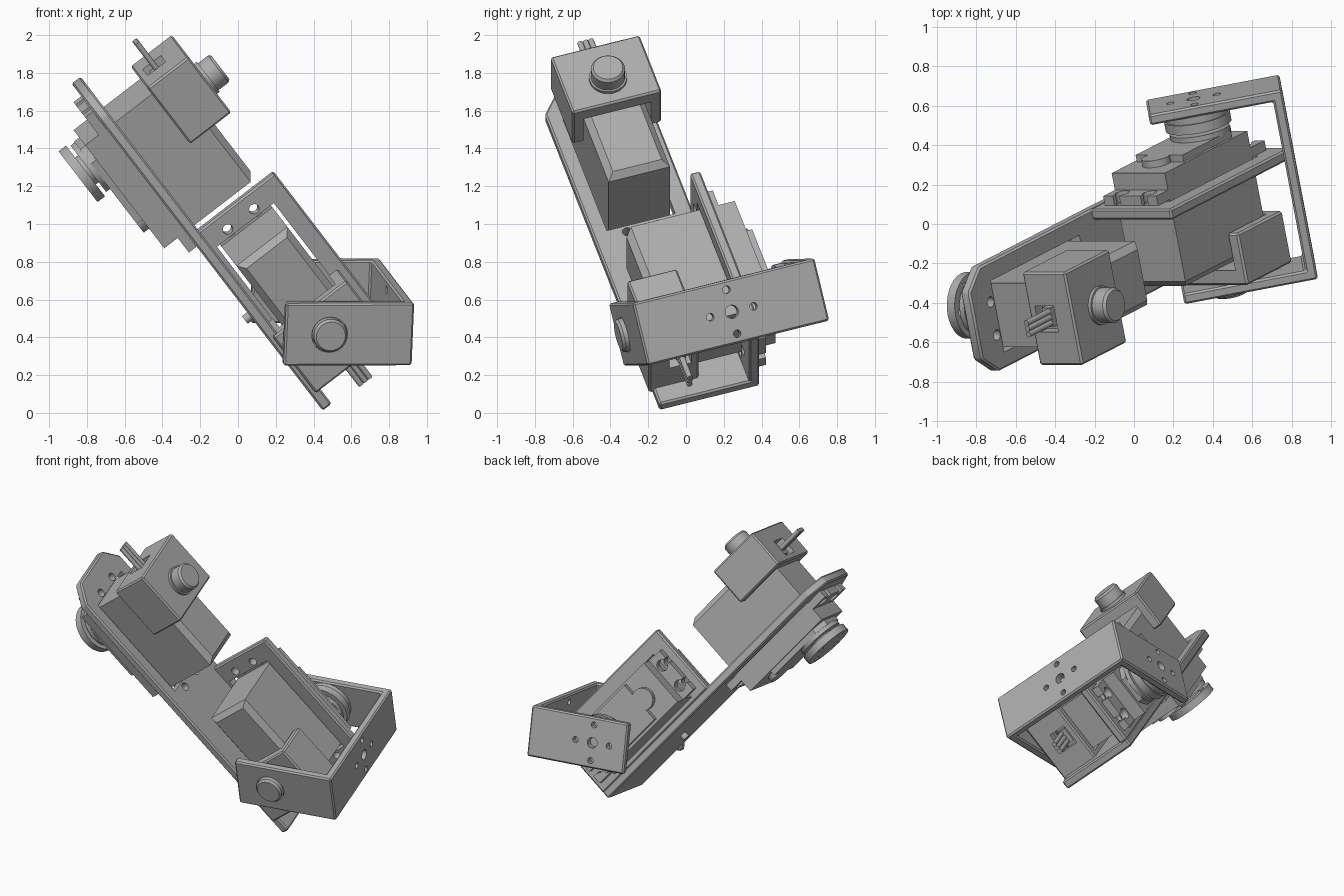
import bpy, bmesh, math
from mathutils import Matrix, Vector

if "Cube" in bpy.data.objects:
    bpy.data.objects.remove(bpy.data.objects["Cube"])

grey = bpy.data.materials.new("plain grey")
grey.use_nodes = True
grey.diffuse_color = (0.42, 0.42, 0.42, 1)
grey.node_tree.nodes["Principled BSDF"].inputs["Base Color"].default_value = grey.diffuse_color


def frame(x, y, z, origin):
    m = Matrix((x, y, z)).transposed().to_4x4()
    m.translation = origin
    return m


def finish(name, bm, mat, bevel=0):
    bmesh.ops.recalc_face_normals(bm, faces=bm.faces)
    if bevel:
        bmesh.ops.bevel(bm, geom=bm.edges[:], offset=bevel, segments=1, affect='EDGES')
    mesh = bpy.data.meshes.new(name)
    bm.to_mesh(mesh)
    bm.free()
    mesh.materials.append(grey)
    ob = bpy.data.objects.new(name, mesh)
    bpy.context.collection.objects.link(ob)
    ob.matrix_world = mat
    return ob


def prism(name, mat, pts, z0, z1, bevel=0):
    bm = bmesh.new()
    face = bm.faces.new([bm.verts.new((x, y, z0)) for x, y in pts])
    ext = bmesh.ops.extrude_face_region(bm, geom=[face])["geom"]
    bmesh.ops.translate(bm, vec=(0, 0, z1 - z0),
                        verts=[g for g in ext if isinstance(g, bmesh.types.BMVert)])
    return finish(name, bm, mat, bevel)


def box(name, mat, x, y, z, bevel=0):
    pts = [(x[0], y[0]), (x[1], y[0]), (x[1], y[1]), (x[0], y[1])]
    return prism(name, mat, pts, z[0], z[1], bevel)


def rod(name, mat, centre, radius, length, axis="Z", top=None):
    bm = bmesh.new()
    turn = {"X": Matrix.Rotation(math.pi / 2, 4, 'Y'),
            "Y": Matrix.Rotation(-math.pi / 2, 4, 'X'), "Z": Matrix()}[axis]
    bmesh.ops.create_cone(bm, cap_ends=True, segments=32, radius1=radius,
                          radius2=radius if top is None else top, depth=length,
                          matrix=Matrix.Translation(centre) @ turn)
    return finish(name, bm, mat)


def cut(target, cutters):
    bpy.context.view_layer.update()
    for c in cutters:
        c.hide_render = True
        mod = target.modifiers.new("cut", 'BOOLEAN')
        mod.object, mod.operation, mod.solver = c, 'DIFFERENCE', 'EXACT'
        bpy.context.view_layer.objects.active = target
        bpy.ops.object.modifier_apply(modifier=mod.name)
        bpy.data.objects.remove(c)


# Directions: across and along the main plate, and its normal
tilt = math.radians(17.4)
n = Vector((0.793, 0, 0.609)).normalized()
slope = Vector((-n.z, 0, n.x))
side = Vector((0, 1, 0))
u = slope * math.cos(tilt) - side * math.sin(tilt)
v = slope * math.sin(tilt) + side * math.cos(tilt)
link = frame(v, u, n, (0.45, -0.14, 0.01))
upper = frame(-v, -u, n, link @ Vector((0.27, 1.774, 0)))
lower = frame(n, u, -v, link @ Vector((0.555, 0.34, 0.274)))
swing = math.radians(38.6)
m = u * math.sin(swing) - n * math.cos(swing)
h = u * math.cos(swing) + n * math.sin(swing)
yoke = frame(v, m, h, link @ Vector((0, 0.34, 0.274)))


def mount_cutters(mat):
    # servo window and four screw holes
    return [box("window", mat, (-.19, .19), (-.19, .585), (-.1, .2))] + [
        rod("hole", mat, (q, p, 0), .027, .4) for q in (-.088, .088) for p in (-.222, .625)]


# Angled link: chamfered main plate and side plate
main_plate = prism("main_plate", link,
                   [(0, 0), (.555, 0), (.555, 2.03), (.455, 2.15), (.1, 2.15), (0, 2.03)],
                   0, .06, .01)
cut(main_plate, mount_cutters(upper))
side_plate = box("side_plate", link, (.498, .555), (0, 1.054), (.05, .565), .01)
cut(side_plate, mount_cutters(lower))
rod("plate_screw", link, (.27, .58, -.015), .025, .04)


def servo(label, mat):
    # case with a chamfered rear end
    bm = bmesh.new()
    bmesh.ops.create_cube(bm, size=1, matrix=Matrix.Translation((0, .193, .1635))
                          @ Matrix.Diagonal((.34, .72, .611, 1)))
    rear = [e for e in bm.edges if all(w.co.z > .4 for w in e.verts)]
    bmesh.ops.bevel(bm, geom=rear, offset=.035, segments=1, affect='EDGES')
    finish(label + "_servo_case", bm, mat)

    # mounting flange with open slots
    flange = box(label + "_servo_flange", mat, (-.17, .17), (-.29, .655), (-.052, -.001))
    slots = []
    for q in (-.088, .088):
        for p, end in ((-.222, -.32), (.6, .7)):
            slots.append(rod("slot", mat, (q, p, 0), .038, .3))
            slots.append(box("slot", mat, (q - .02, q + .02), sorted((p, end)), (-.2, .2)))
    cut(flange, slots)

    # gearbox cover and gear boss
    prism(label + "_gear_cover", mat,
          [(-.15, .36), (-.15, -.06), (-.09, -.14), (.09, -.14), (.15, -.06), (.15, .36)],
          -.178, -.14)
    rod(label + "_gear_boss", mat, (0, .39, -.16), .075, .036)

    # output horn
    rod(label + "_output_ring", mat, (0, 0, -.189), .155, .03)
    rod(label + "_output_neck", mat, (0, 0, -.215), .09, .05)
    horn = rod(label + "_output_horn", mat, (0, 0, -.248), .17, .05)
    cut(horn, [rod("hole", mat, (.12 * math.cos(t), .12 * math.sin(t), -.25), .02, .2)
               for t in (0, math.pi / 2, math.pi, -math.pi / 2)])

    # rear cap: open channel with a plug opening and pivot knob
    cap = box(label + "_rear_cap", mat, (-.247, .247), (-.232, .16), (.303, .578), .01)
    cut(cap, [box("channel", mat, (-.187, .187), (-.172, .3), (.2, .5)),
              box("opening", mat, (-.07, .07), (-.3, -.1), (.345, .465))])
    rod(label + "_knob_ring", mat, (0, 0, .586), .1, .02)
    rod(label + "_pivot_knob", mat, (0, 0, .62), .09, .086)
    rod(label + "_knob_rim", mat, (0, 0, .67), .09, .014, top=.078)
    box(label + "_plug", mat, (-.05, .05), (-.205, -.16), (.365, .42))
    for i in (-1, 0, 1):
        rod(label + "_wire", mat, (i * .03, -.28, .405), .015, .24, "Y")


servo("upper", upper)
servo("lower", lower)

# Swinging yoke around the lower servo
arm = prism("yoke", yoke,
            [(-.087, -.45), (.92, -.45), (.92, .24), (.865, .24), (.865, -.395),
             (-.032, -.395), (-.032, .24), (-.087, .24)], -.17, .17, .01)
cutters = [rod("hole", yoke, (-.06, 0, 0), .096, .2, "X"),
           rod("hole", yoke, (.89, 0, 0), .035, .2, "X"),
           rod("hole", yoke, (.42, -.42, 0), .035, .2, "Y")]
for i, j in ((1, 0), (-1, 0), (0, 1), (0, -1)):
    cutters.append(rod("hole", yoke, (.89, .12 * i, .12 * j), .02, .2, "X"))
    cutters.append(rod("hole", yoke, (.42 + .12 * i, -.42, .12 * j), .02, .2, "Y"))
cut(arm, cutters)
rod("horn_spacer", yoke, (.845, 0, 0), .16, .042, "X")

# Smooth the round parts, keep corners sharp
bpy.ops.object.select_all(action='DESELECT')
for ob in bpy.context.scene.objects:
    if ob.type == 'MESH':
        ob.select_set(True)
        bpy.context.view_layer.objects.active = ob
bpy.ops.object.shade_smooth_by_angle(angle=math.radians(30))
